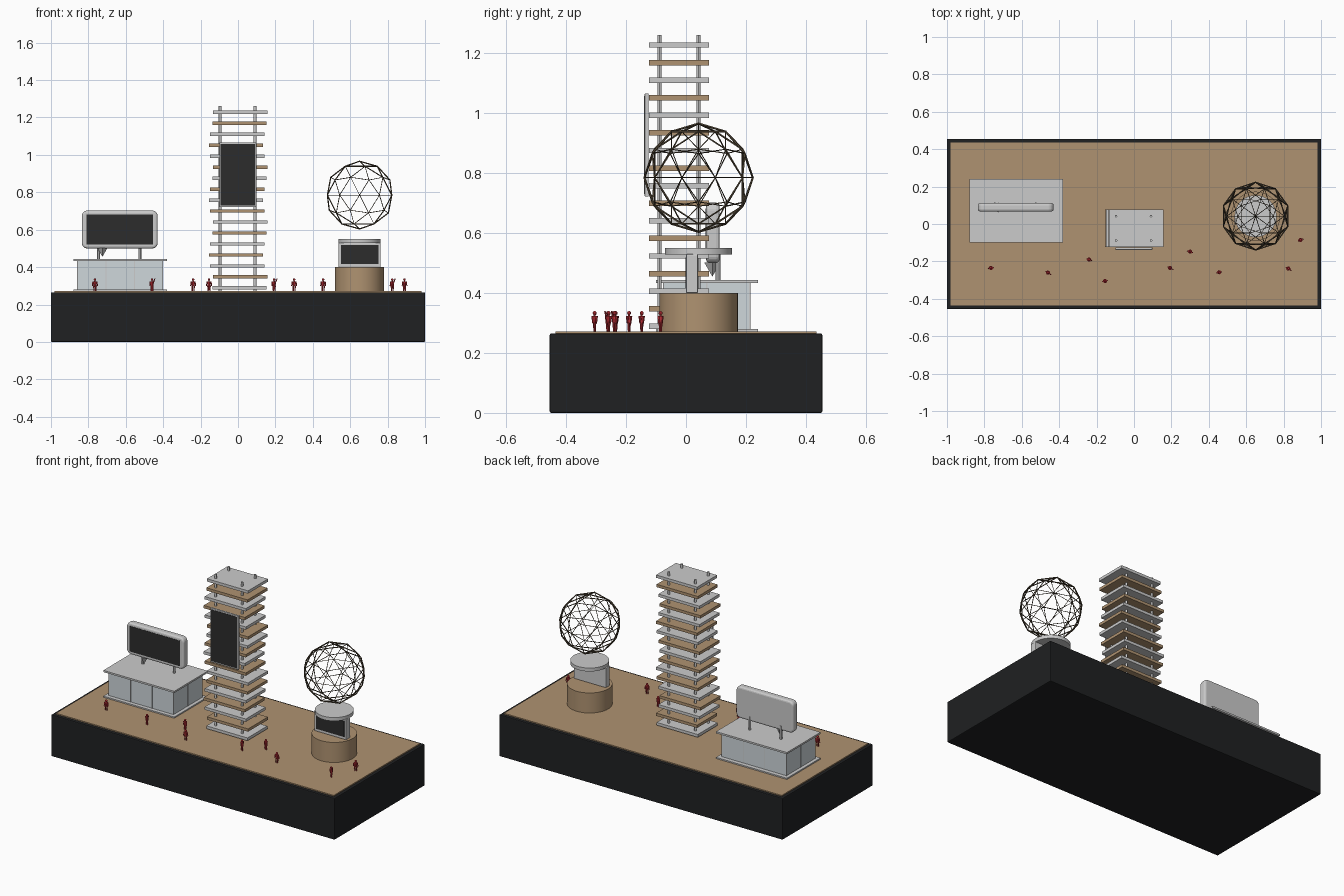
import bpy, bmesh, math
from mathutils import Vector

if "Cube" in bpy.data.objects:
    bpy.data.objects.remove(bpy.data.objects["Cube"])


def mat(name, r, g, b):
    m = bpy.data.materials.new(name)
    m.diffuse_color = (r, g, b, 1)
    m.use_nodes = True
    m.node_tree.nodes["Principled BSDF"].inputs["Base Color"].default_value = m.diffuse_color
    return m


BLACK = mat("black", 0.014, 0.015, 0.016)
SCREEN = mat("screen", 0.025, 0.025, 0.025)
WOOD = mat("wood", 0.43, 0.29, 0.165)
GLASS = mat("pale_glass", 0.62, 0.68, 0.71)
BRONZE = mat("bronze", 0.10, 0.075, 0.045)
RED = mat("red", 0.55, 0.03, 0.04)


def finish(ob, name, m):
    ob.name = name
    if m:
        ob.data.materials.append(m)
    return ob


def box(name, x, y, z, m=None, bevel=0):
    """Box from (min, max) ranges on each axis."""
    bpy.ops.mesh.primitive_cube_add(size=1, location=[sum(r) / 2 for r in (x, y, z)])
    ob = bpy.context.object
    ob.scale = [r[1] - r[0] for r in (x, y, z)]
    bpy.ops.object.transform_apply(location=False, rotation=False)
    if bevel:
        b = ob.modifiers.new("bevel", "BEVEL")
        b.width, b.segments = bevel, 2
    return finish(ob, name, m)


def cyl(name, x, y, z, r, m=None, sides=16, r_low=None):
    """Upright cylinder or cone over the z range."""
    bpy.ops.mesh.primitive_cone_add(vertices=sides, radius1=r if r_low is None else r_low,
                                    radius2=r, depth=z[1] - z[0], location=(x, y, sum(z) / 2))
    bpy.ops.object.shade_smooth_by_angle()
    return finish(bpy.context.object, name, m)


def rounded_panel(name, x, y, z, radius, edge):
    """Upright slab with rounded corners and softened rims."""
    bm = bmesh.new()
    pts = []
    for i, (cx, cz) in enumerate([(x[1] - radius, z[1] - radius), (x[0] + radius, z[1] - radius),
                                  (x[0] + radius, z[0] + radius), (x[1] - radius, z[0] + radius)]):
        for k in range(7):
            a = math.pi / 2 * (i + k / 6)
            pts.append(bm.verts.new((cx + radius * math.cos(a), y[0], cz + radius * math.sin(a))))
    f = bm.faces.new(pts)
    ext = bmesh.ops.extrude_face_region(bm, geom=[f])
    bmesh.ops.translate(bm, vec=(0, y[1] - y[0], 0),
                        verts=[v for v in ext["geom"] if isinstance(v, bmesh.types.BMVert)])
    bmesh.ops.recalc_face_normals(bm, faces=bm.faces)
    me = bpy.data.meshes.new(name)
    bm.to_mesh(me)
    bm.free()
    ob = bpy.data.objects.new(name, me)
    bpy.context.collection.objects.link(ob)
    b = ob.modifiers.new("bevel", "BEVEL")
    b.width, b.segments = edge, 3
    return ob


# stage base and wooden floor
box("base", (-1, 1), (-0.455, 0.455), (0, 0.265), BLACK, 0.005)
box("floor", (-0.98, 0.98), (-0.435, 0.435), (0.262, 0.272), WOOD)

# slatted tower
shift = [0.012, 0.008, -0.004, -0.011, -0.004]
for i in range(17):
    zc = 1.228 - i * 0.0587
    dx = shift[i % 5]
    box(f"tower_slat_{i}", (-0.145 + dx, 0.145 + dx), (-0.123, 0.077), (zc - 0.009, zc + 0.009),
        WOOD if i % 2 else None)
for px in (-0.096, 0.091):
    for py in (-0.088, 0.042):
        cyl("tower_pole", px, py, (0.27, 1.262), 0.007, sides=12)
box("tower_screen_frame", (-0.1, 0.098), (-0.138, -0.125), (0.722, 1.066), None, 0.002)
box("tower_screen", (-0.093, 0.091), (-0.1395, -0.136), (0.73, 1.058), SCREEN)

# left pavilion
box("pavilion_floor", (-0.88, -0.38), (-0.1, 0.24), (0.271, 0.28))
box("pavilion_roof", (-0.88, -0.38), (-0.1, 0.24), (0.433, 0.444))
X, Y, Z = (-0.858, -0.402), (-0.075, 0.213), (0.28, 0.433)
box("pavilion_walls", X, Y, Z, GLASS)
for i in range(4):
    px = X[0] + (X[1] - X[0]) * i / 3
    for py in Y:
        box("pavilion_mullion", (px - 0.002, px + 0.002), (py - 0.002, py + 0.002), Z)
for px in X:
    box("pavilion_side_mullion", (px - 0.002, px + 0.002), (0.067, 0.071), Z)

# billboard on the pavilion roof
rounded_panel("billboard_frame", (-0.835, -0.43), (0.067, 0.112), (0.5, 0.702), 0.028, 0.012)
box("billboard_screen", (-0.81, -0.455), (0.0655, 0.07), (0.52, 0.682), SCREEN)
for px in (-0.745, -0.525):
    cyl("billboard_post", px, 0.107, (0.44, 0.53), 0.008, sides=12)
cyl("billboard_cone", -0.725, 0.088, (0.455, 0.502), 0.027, sides=4, r_low=0)

# right kiosk
KX, KY = 0.65, 0.042
cyl("kiosk_drum", KX, KY, (0.27, 0.4), 0.131, WOOD, 48)
box("kiosk_panel", (0.537, 0.763), (0.0, 0.04), (0.4, 0.53), None, 0.004)
box("kiosk_screen", (0.55, 0.75), (-0.002, 0.004), (0.417, 0.518), SCREEN)
cyl("kiosk_disc", KX, KY, (0.528, 0.55), 0.112, None, 48)

# geodesic globe
bpy.ops.mesh.primitive_ico_sphere_add(subdivisions=2, radius=0.181, location=(KX, KY, 0.785))
globe = finish(bpy.context.object, "geodesic_globe", BRONZE)
w = globe.modifiers.new("struts", "WIREFRAME")
w.thickness = 0.007
w.use_even_offset = False


def limb(bm, a, b, r1, r2, sides=8):
    """Tapered rod between two points."""
    a, b = Vector(a), Vector(b)
    d = b - a
    mtx = d.to_track_quat("Z", "Y").to_matrix().to_4x4()
    mtx.translation = (a + b) / 2
    bmesh.ops.create_cone(bm, cap_ends=True, segments=sides, radius1=r1, radius2=r2,
                          depth=d.length, matrix=mtx)


def person(i, x, y, turn, wave):
    bm = bmesh.new()
    for s in (-1, 1):
        limb(bm, (s * 0.0045, 0, 0), (s * 0.0055, 0, 0.031), 0.003, 0.0048)
        hand = (0.019, 0, 0.068) if wave and s == 1 else (s * 0.0135, -0.001, 0.029)
        limb(bm, (s * 0.011, 0, 0.051), hand, 0.0032, 0.0025)
    limb(bm, (0, 0, 0.028), (0, 0, 0.053), 0.008, 0.0115)
    limb(bm, (0, 0, 0.052), (0, 0, 0.058), 0.004, 0.003)
    head = bmesh.ops.create_uvsphere(bm, u_segments=10, v_segments=7, radius=0.0068)
    bmesh.ops.translate(bm, verts=head["verts"], vec=(0, 0, 0.062))
    me = bpy.data.meshes.new("visitor")
    bm.to_mesh(me)
    bm.free()
    ob = bpy.data.objects.new("visitor", me)
    bpy.context.collection.objects.link(ob)
    ob.location = (x, y, 0.271)
    ob.rotation_euler.z = turn
    finish(ob, f"visitor_{i}", RED)


# visitors: x, y, turn, waving
for i, p in enumerate([(-0.765, -0.235, 0.1, 0), (-0.46, -0.26, -0.6, 1), (-0.24, -0.19, -0.3, 0),
                       (-0.155, -0.305, 0.2, 0), (0.193, -0.235, -0.5, 1), (0.3, -0.148, -0.3, 0),
                       (0.455, -0.258, 0.2, 0), (0.825, -0.238, -0.6, 1), (0.89, -0.085, 0.4, 0)]):
    person(i, *p)
